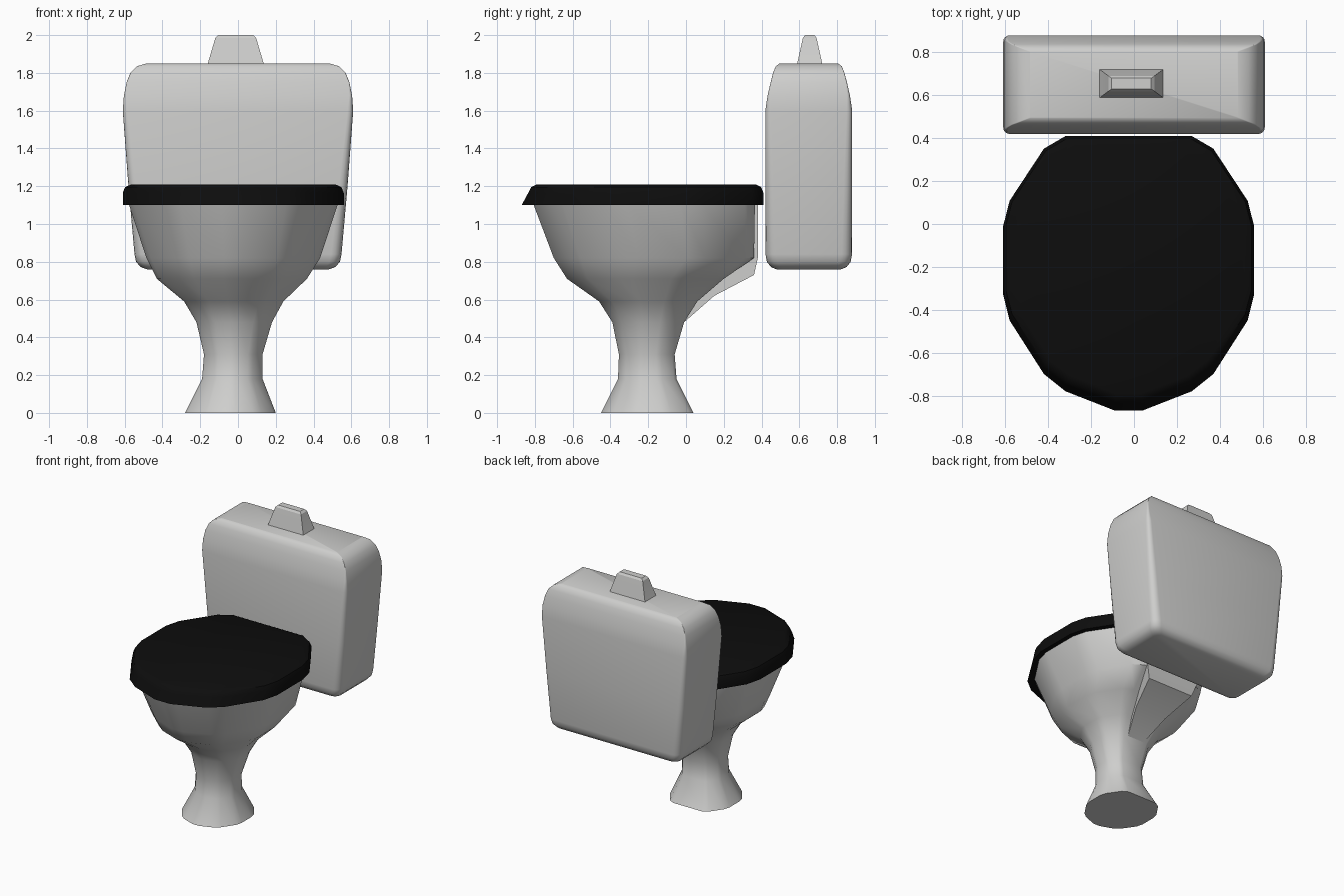
import bpy, bmesh, math

if "Cube" in bpy.data.objects:
    bpy.data.objects.remove(bpy.data.objects["Cube"])

def material(name, rgb):
    m = bpy.data.materials.new(name)
    m.diffuse_color = (*rgb, 1)
    m.use_nodes = True
    m.node_tree.nodes["Principled BSDF"].inputs["Base Color"].default_value = m.diffuse_color
    return m

WHITE = material("white_ceramic", (0.62, 0.62, 0.61))
BLACK = material("black_plastic", (0.004, 0.004, 0.004))

def loft(name, rings, mat, angle=40):
    """Skin equal-length rings of points and cap both ends."""
    bm = bmesh.new()
    loops = [[bm.verts.new(p) for p in r] for r in rings]
    n = len(loops[0])
    for a, b in zip(loops, loops[1:]):
        for i in range(n):
            j = (i + 1) % n
            bm.faces.new((a[i], a[j], b[j], b[i]))
    bm.faces.new(loops[0][::-1])
    bm.faces.new(loops[-1])
    bmesh.ops.recalc_face_normals(bm, faces=bm.faces)
    me = bpy.data.meshes.new(name)
    bm.to_mesh(me)
    bm.free()
    me.materials.append(mat)
    ob = bpy.data.objects.new(name, me)
    bpy.context.collection.objects.link(ob)
    bpy.ops.object.select_all(action='DESELECT')
    ob.select_set(True)
    bpy.context.view_layer.objects.active = ob
    bpy.ops.object.shade_smooth_by_angle(angle=math.radians(angle))
    return ob

# Egg-shaped outline, right half from back to front, mirrored
half = [(.295, .41), (.395, .35), (.555, .10), (.585, -.02), (.585, -.33),
        (.555, -.45), (.395, -.70), (.295, -.78), (.065, -.87)]
outline = half + [(-x, y) for x, y in reversed(half)]

def egg(z, x0, x1, y0, y1):
    return [((x0 + x1) / 2 + x / .585 * (x1 - x0) / 2,
             y0 + (y + .87) / 1.28 * (y1 - y0), z) for x, y in outline]

# Seat lid
loft("seat_lid", [egg(*r) for r in [
    (1.10, -.61, .56, -.87, .41), (1.165, -.61, .56, -.835, .41),
    (1.195, -.598, .548, -.82, .398), (1.21, -.565, .515, -.79, .37)]], BLACK)

# Bowl and pedestal
loft("bowl_and_pedestal", [egg(*r) for r in [
    (0, -.28, .20, -.45, .04), (.18, -.19, .13, -.36, -.05),
    (.31, -.18, .13, -.355, -.06), (.48, -.22, .18, -.39, -.01),
    (.59, -.285, .24, -.46, .06), (.71, -.43, .365, -.63, .20),
    (.82, -.485, .435, -.70, .36), (1.11, -.58, .53, -.81, .365)]], WHITE)

# Rear outlet block under the back of the bowl
block = [(.38, 1.10, .22), (.38, .82, .22), (.36, .73, .19),
         (.15, .62, .13), (-.01, .48, .07), (-.01, 1.10, .07)]
loft("outlet_block", [[(-.025 + s * w, y, z) for y, z, w in block]
                      for s in (-1, 1)], WHITE, 25)

# Cistern: rounded rectangles stacked upward
def rounded(z, hx, hy, r, cx=0, cy=.65, steps=4):
    pts = []
    for k, (sx, sy) in enumerate([(1, 1), (-1, 1), (-1, -1), (1, -1)]):
        for i in range(steps + 1):
            a = math.pi / 2 * (k + i / steps)
            pts.append((cx + sx * (hx - r) + r * math.cos(a),
                        cy + sy * (hy - r) + r * math.sin(a), z))
    return pts

loft("cistern", [rounded(*r) for r in [
    (.76, .48, .17, .04), (.772, .515, .20, .05), (.80, .54, .222, .055),
    (.84, .548, .229, .055), (1.2, .58, .23, .045), (1.6, .61, .23, .03),
    (1.68, .604, .218, .015), (1.75, .59, .202, .006), (1.80, .57, .189, .004),
    (1.835, .535, .175, .004), (1.85, .485, .155, .004)]], WHITE)

# Flush button on top of the cistern
def rect(z, hx, hy):
    return [(-.012 + sx * hx, .655 + sy * hy, z)
            for sx, sy in [(-1, -1), (1, -1), (1, 1), (-1, 1)]]

loft("flush_button", [rect(1.84, .152, .068), rect(1.85, .148, .066),
                      rect(1.985, .108, .036), rect(2.0, .092, .025)], WHITE, 20)
